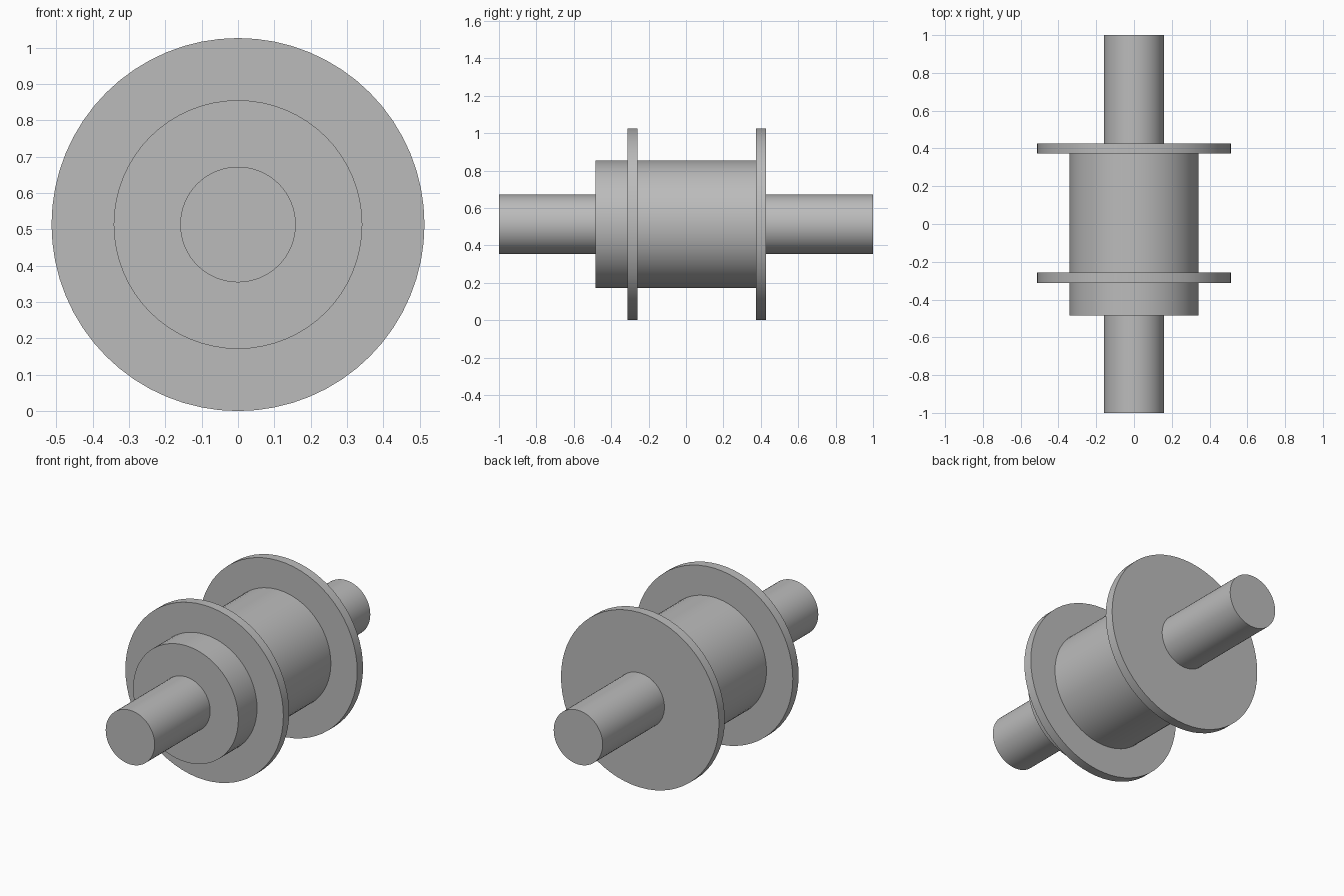
import bpy
import math

cube = bpy.data.objects.get("Cube")
if cube:
    bpy.data.objects.remove(cube, do_unlink=True)

AXIS_Z = 0.513  # height of the common axis

grey = bpy.data.materials.new("plain_grey")
grey.use_nodes = True
colour = (0.5, 0.5, 0.5, 1)
grey.diffuse_color = colour
grey.node_tree.nodes["Principled BSDF"].inputs["Base Color"].default_value = colour


def cylinder(name, radius, y_front, y_back):
    """Closed round part lying along y."""
    bpy.ops.mesh.primitive_cylinder_add(
        vertices=64, radius=radius, depth=y_back - y_front,
        location=(0, (y_front + y_back) / 2, AXIS_Z),
        rotation=(math.pi / 2, 0, 0))
    part = bpy.context.object
    part.name = part.data.name = name
    part.data.materials.append(grey)
    bpy.ops.object.shade_smooth_by_angle(angle=math.radians(30))
    return part


# Shaft through the whole length
cylinder("shaft", 0.159, -1, 1)

# Drum, with a short hub standing out past the front flange
cylinder("drum", 0.342, -0.485, 0.40)

# Thin flanges
cylinder("front_flange", 0.513, -0.312, -0.258)
cylinder("back_flange", 0.513, 0.373, 0.427)
